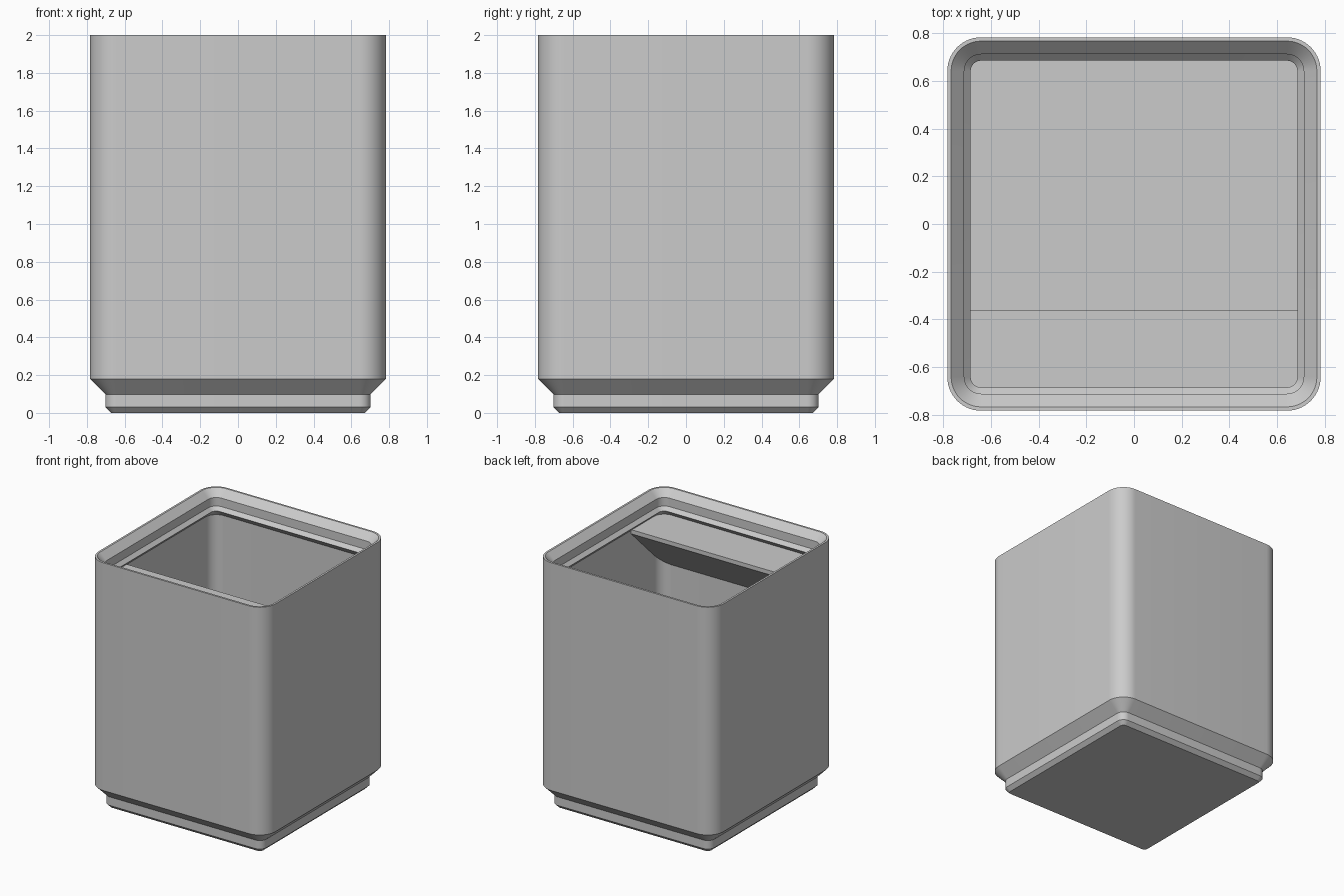
import bpy, bmesh, math

cube = bpy.data.objects.get("Cube")
if cube:
    bpy.data.objects.remove(cube, do_unlink=True)

HALF = 0.783       # half width of the body
RADIUS = 0.141     # outer corner radius
WALL = 0.738       # half width of the cavity
FLOOR = 0.25
CORNER_STEPS = 14

# The single grey plastic
plastic = bpy.data.materials.new("grey plastic")
plastic.use_nodes = True
grey = (0.6, 0.6, 0.6, 1)
plastic.diffuse_color = grey
plastic.node_tree.nodes["Principled BSDF"].inputs["Base Color"].default_value = grey


def finish(bm, name):
    bmesh.ops.recalc_face_normals(bm, faces=bm.faces)
    mesh = bpy.data.meshes.new(name)
    bm.to_mesh(mesh)
    bm.free()
    mesh.materials.append(plastic)
    obj = bpy.data.objects.new(name, mesh)
    bpy.context.collection.objects.link(obj)
    return obj


def rounded_ring(bm, half, z):
    """Rounded square whose corner arcs share the body's corner centres."""
    r = max(half - (HALF - RADIUS), 0.03)
    c = half - r
    ring = []
    for quarter, (sx, sy) in enumerate([(1, 1), (-1, 1), (-1, -1), (1, -1)]):
        for i in range(CORNER_STEPS + 1):
            a = (quarter + i / CORNER_STEPS) * math.pi / 2
            ring.append(bm.verts.new((sx * c + r * math.cos(a),
                                      sy * c + r * math.sin(a), z)))
    return ring


# Bin shell: (half width, height) from the foot, up the outside, over the lip, down inside
profile = [
    (0.672, 0), (0.702, 0.03), (0.702, 0.098), (HALF, 0.18), (HALF, 2),
    (0.767, 2), (0.712, 1.945), (0.712, 1.877), (0.685, 1.849),
    (WALL, 1.796), (WALL, FLOOR),
]
bm = bmesh.new()
rings = [rounded_ring(bm, half, z) for half, z in profile]
for low, high in zip(rings, rings[1:]):
    for i in range(len(low)):
        j = (i + 1) % len(low)
        bm.faces.new((low[i], low[j], high[j], high[i]))
bm.faces.new(rings[0])
bm.faces.new(rings[-1])
shell = finish(bm, "bin_shell")
bpy.ops.object.select_all(action='DESELECT')
shell.select_set(True)
bpy.context.view_layer.objects.active = shell
bpy.ops.object.shade_smooth_by_angle(angle=math.radians(30))

# Label shelf: wedge under the lip along the front wall
bm = bmesh.new()
section = [(-0.74, 1.803), (-0.36, 1.803), (-0.36, 1.77), (-0.74, 1.4)]
end = bm.faces.new([bm.verts.new((-0.74, y, z)) for y, z in section])
side = bmesh.ops.extrude_face_region(bm, geom=[end])
moved = [v for v in side["geom"] if isinstance(v, bmesh.types.BMVert)]
bmesh.ops.translate(bm, verts=moved, vec=(1.48, 0, 0))
finish(bm, "label_shelf")
